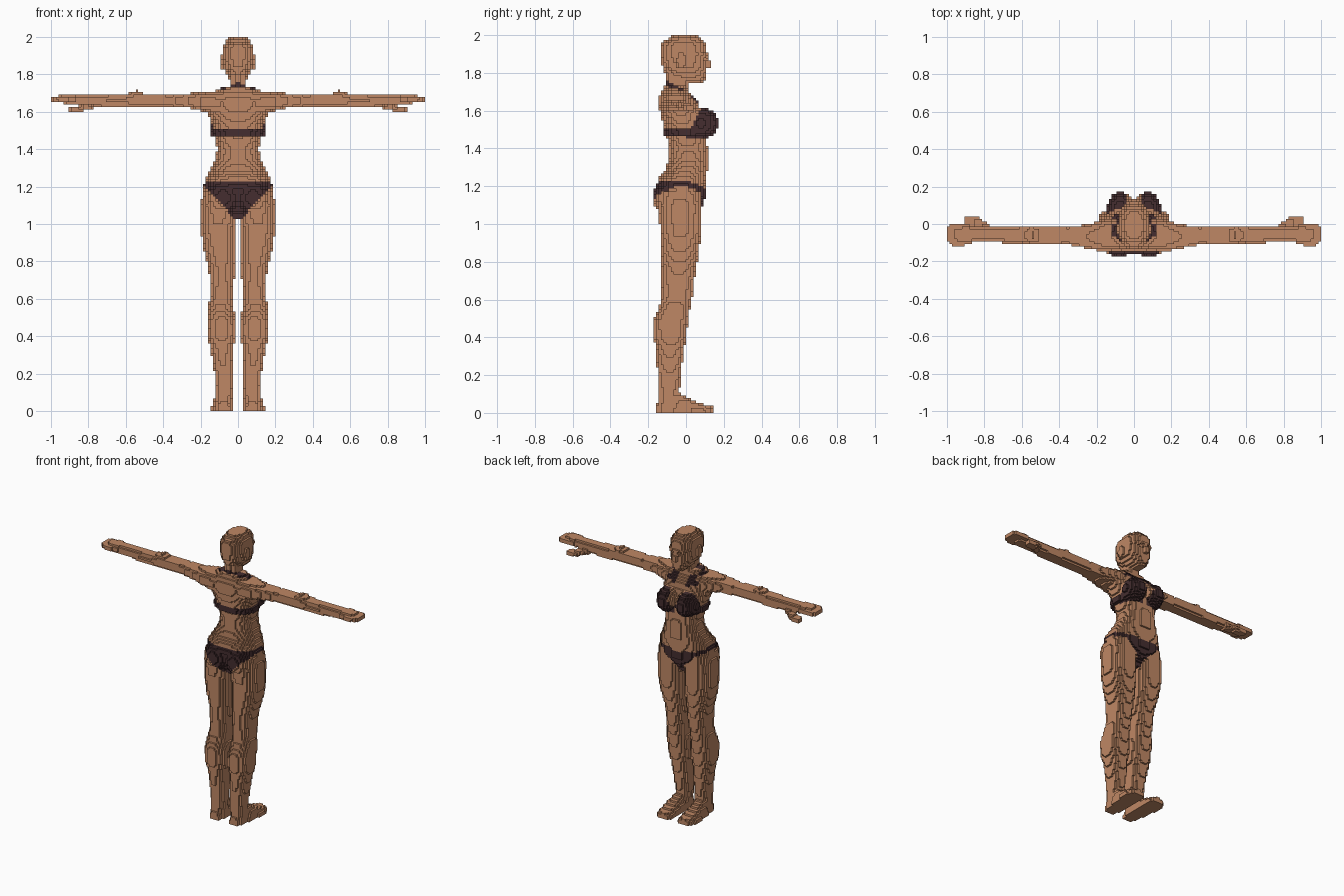
import bpy, bmesh, math

cube = bpy.data.objects.get("Cube")
if cube:
    bpy.data.objects.remove(cube)

H = 2 / 150            # size of one block
cells = {}             # (i, j, k) -> part name


def material(name, rgb):
    m = bpy.data.materials.new(name)
    m.use_nodes = True
    m.diffuse_color = (*rgb, 1)
    m.node_tree.nodes["Principled BSDF"].inputs["Base Color"].default_value = (*rgb, 1)
    return m


SKIN = material("warm skin", (0.52, 0.245, 0.128))
CLOTH = material("dark maroon cloth", (0.058, 0.027, 0.029))


def put(name, idx, mirror, erase):
    i, j, k = idx
    if not (-75 <= i < 75 and 0 <= k < 150):
        return
    for ii in ((i, -1 - i) if mirror else (i,)):
        if erase:
            cells.pop((ii, j, k), None)
        else:
            part = name if not mirror or mirror == "same" else ("left_" if ii >= 0 else "right_") + name
            cells.setdefault((ii, j, k), part)


def span(lo, hi):
    """Block indices whose centres lie between lo and hi."""
    return range(math.ceil(lo / H - 0.5), math.floor(hi / H - 0.5) + 1)


def loft(name, axis, stations, p=2.4, mirror=None):
    """Fill rounded sections along an axis; station = (t, u_lo, u_hi, v_lo, v_hi)."""
    others = [a for a in range(3) if a != axis]
    for a, b in zip(stations, stations[1:]):
        for n in span(a[0], b[0]):
            f = ((n + 0.5) * H - a[0]) / (b[0] - a[0])
            u0, u1, v0, v1 = [a[q] + (b[q] - a[q]) * f for q in range(1, 5)]
            for m in span(u0, u1):
                du = abs((m + 0.5) * H - (u0 + u1) / 2) / ((u1 - u0) / 2)
                for o in span(v0, v1):
                    dv = abs((o + 0.5) * H - (v0 + v1) / 2) / ((v1 - v0) / 2)
                    if du ** p + dv ** p <= 1.03:
                        idx = [0, 0, 0]
                        idx[axis], idx[others[0]], idx[others[1]] = n, m, o
                        put(name, idx, mirror, False)


def blob(name, c, r, mirror=None, erase=False):
    """Fill or remove an ellipsoid of blocks."""
    for i in span(c[0] - r[0], c[0] + r[0]):
        for j in span(c[1] - r[1], c[1] + r[1]):
            for k in span(c[2] - r[2], c[2] + r[2]):
                d = sum((((n + 0.5) * H - c[q]) / r[q]) ** 2 for q, n in enumerate((i, j, k)))
                if d <= 1:
                    put(name, (i, j, k), mirror, erase)


def loft_z(name, rows, p=2.4):
    """Centred upright loft; row = (z, half width, y_lo, y_hi)."""
    loft(name, 2, [(z, -w, w, y0, y1) for z, w, y0, y1 in rows], p)


# Head with ears, nose and eye sockets
loft_z("head", [(1.75, .03, .02, .09), (1.77, .045, -.05, .105), (1.80, .06, -.11, .11),
                (1.83, .075, -.125, .113), (1.90, .083, -.136, .115), (1.95, .08, -.133, .108),
                (1.98, .062, -.1, .085), (2.0, .042, -.07, .065)], 2.3)
blob("head", (0, .118, 1.845), (.016, .02, .024))
blob("head", (.08, -.025, 1.867), (.016, .027, .04), "same")
blob("head", (.034, .115, 1.882), (.017, .022, .012), "same", erase=True)

# Neck and torso
loft_z("neck", [(1.66, .055, -.105, .02), (1.72, .047, -.1, .012), (1.81, .045, -.1, .012)])
loft_z("torso", [(1.03, .035, -.09, .03), (1.08, .09, -.12, .08), (1.14, .17, -.14, .1),
                 (1.20, .186, -.155, .1), (1.235, .175, -.15, .108), (1.29, .145, -.11, .115),
                 (1.35, .12, -.088, .115), (1.40, .11, -.088, .115), (1.46, .125, -.1, .105),
                 (1.52, .135, -.118, .09), (1.60, .16, -.14, .08), (1.66, .165, -.15, .06),
                 (1.70, .14, -.135, .02), (1.735, .075, -.11, .0)])
blob("torso", (.08, -.085, 1.14), (.095, .09, .1), "same")
blob("torso", (.073, .08, 1.535), (.07, .093, .082), "same")
loft_z("torso", [(1.472, .142, -.118, .1), (1.512, .142, -.126, .1)])

# Arms with hands and thumbs
loft("arm", 0, [(.1, -.14, .03, 1.58, 1.715), (.17, -.148, .02, 1.60, 1.705),
                (.25, -.13, -.005, 1.62, 1.70), (.35, -.11, -.01, 1.625, 1.695),
                (.5, -.107, -.01, 1.625, 1.70), (.54, -.105, -.01, 1.625, 1.715),
                (.6, -.1, -.01, 1.625, 1.695), (.7, -.1, -.01, 1.625, 1.692),
                (.86, -.095, -.012, 1.64, 1.692), (.91, -.115, 0, 1.645, 1.69),
                (.975, -.115, 0, 1.65, 1.686), (1.0, -.085, -.02, 1.65, 1.686)], 2.6, "side")
loft("arm", 0, [(.77, -.06, -.01, 1.62, 1.66), (.83, -.03, .035, 1.605, 1.64),
                (.91, .0, .042, 1.594, 1.622)], 3, "side")

# Legs
legs = [(0, .03, .125, -.145, -.03), (.1, .033, .115, -.15, -.037), (.2, .03, .125, -.152, -.027),
        (.33, .025, .145, -.157, -.012), (.40, .012, .163, -.172, .0), (.49, .012, .166, -.172, .01),
        (.55, .023, .163, -.145, .02), (.62, .03, .145, -.132, .035), (.75, .015, .155, -.128, .05),
        (.85, .01, .18, -.132, .068), (.95, .012, .196, -.137, .08), (1.10, .008, .197, -.147, .083),
        (1.18, .01, .187, -.14, .08)]
loft("leg", 2, legs, 2.4, "side")

# Feet, rounded above and flat below
foot = [(-.155, .045, .105, .05), (-.1, .035, .12, .1), (-.04, .03, .13, .11), (.0, .028, .137, .085),
        (.06, .027, .143, .06), (.11, .027, .14, .042), (.152, .04, .12, .03)]
loft("foot", 1, [(y, a, b, -z, z) for y, a, b, z in foot], 2.8, "side")


def is_top(x, y, z):
    """Cups, chest band and neck straps."""
    band = 1.472 < z < 1.512 and (y < .03 or x > .02)
    cup = (1.455 < z < 1.645 and y > .02 + (z - 1.5) * .5
           and .012 + max(0, z - 1.48) * .3 < x)
    strap = (abs(z - (1.745 - .525 * (y + .1))) < .015 and x < .115
             and (y < -.02 or x > .035) and z > 1.62)
    return band or cup or strap


def is_bottom(x, y, z):
    """Hip band with a tapering panel at the front and back."""
    top = 1.233 - max(0, y) * .4
    if z > top:
        return False
    if z > top - .034:
        return True
    if y < -.03:
        return z > 1.03 and x < .025 + (z - 1.035) * .9
    return z > 1.03 and x < .025 + max(0, z - 1.07) * 1.0


# Swap clothed blocks to the garments
for key, part in cells.items():
    x, y, z = abs(key[0] + .5) * H, (key[1] + .5) * H, (key[2] + .5) * H
    if part in ("torso", "neck") and z > 1.4 and is_top(x, y, z):
        cells[key] = "bikini_top"
    elif (part == "torso" or part.endswith("leg")) and 1.0 < z < 1.3 and is_bottom(x, y, z):
        cells[key] = "bikini_bottom"

# Outer block faces become one mesh per part
SIDES = []
for axis in range(3):
    for s in (0, 1):
        ring = []
        for u, v in ((0, 0), (1, 0), (1, 1), (0, 1)):
            c = [0, 0, 0]
            c[axis], c[(axis + 1) % 3], c[(axis + 2) % 3] = s, u, v
            ring.append(tuple(c))
        step = [0, 0, 0]
        step[axis] = 2 * s - 1
        SIDES.append((tuple(step), ring if s else ring[::-1]))

for part in sorted(set(cells.values())):
    bm = bmesh.new()
    verts = {}
    for key, owner in cells.items():
        if owner != part:
            continue
        for step, ring in SIDES:
            if tuple(a + b for a, b in zip(key, step)) in cells:
                continue
            face = []
            for corner in ring:
                p = tuple(a + b for a, b in zip(key, corner))
                if p not in verts:
                    verts[p] = bm.verts.new([n * H for n in p])
                face.append(verts[p])
            bm.faces.new(face)
    mesh = bpy.data.meshes.new(part)
    bm.to_mesh(mesh)
    bm.free()
    mesh.materials.append(CLOTH if part.startswith("bikini") else SKIN)
    bpy.context.scene.collection.objects.link(bpy.data.objects.new(part, mesh))
